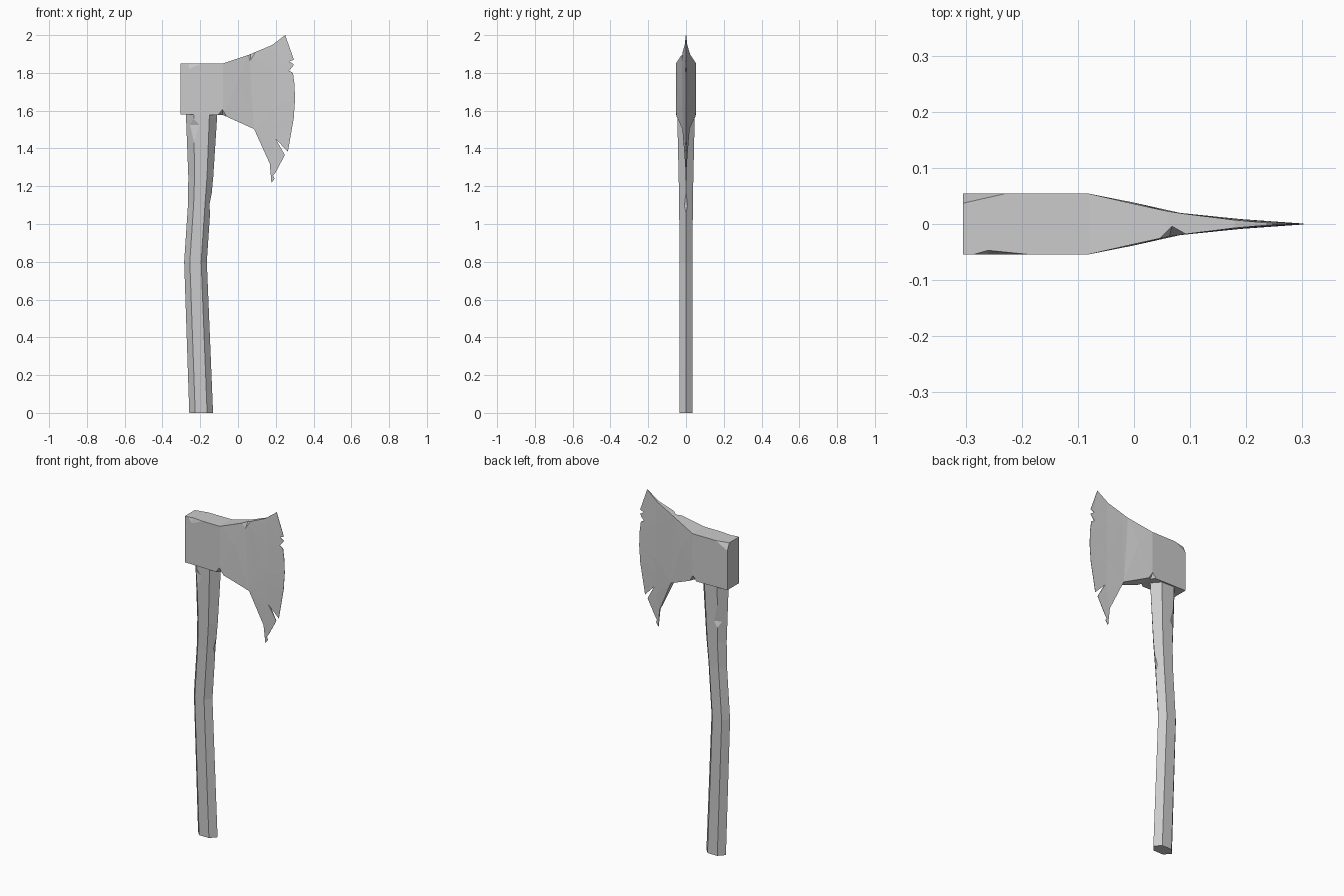
import bpy, bmesh

cube = bpy.data.objects.get("Cube")
if cube:
    bpy.data.objects.remove(cube, do_unlink=True)

# One plain grey for the whole axe
grey = bpy.data.materials.new("plain_grey")
grey.use_nodes = True
colour = (0.6, 0.6, 0.6, 1)
grey.diffuse_color = colour
for node in grey.node_tree.nodes:
    if node.type == 'BSDF_PRINCIPLED':
        node.inputs["Base Color"].default_value = colour


def finish(bm, name):
    bmesh.ops.recalc_face_normals(bm, faces=bm.faces[:])
    mesh = bpy.data.meshes.new(name)
    bm.to_mesh(mesh)
    bm.free()
    mesh.materials.append(grey)
    obj = bpy.data.objects.new(name, mesh)
    bpy.context.scene.collection.objects.link(obj)
    return obj


def chip(target, *points):
    """Knock a chip out of an edge: surface points, then one point outside."""
    bm = bmesh.new()
    for p in points:
        bm.verts.new(p)
    bmesh.ops.convex_hull(bm, input=bm.verts[:])
    cutter = finish(bm, "chip_cutter")
    cutter.hide_render = True
    mod = target.modifiers.new("chip", 'BOOLEAN')
    mod.operation = 'DIFFERENCE'
    mod.solver = 'EXACT'
    mod.object = cutter
    # Keep the cut only if it leaves the part whole
    result = target.evaluated_get(bpy.context.evaluated_depsgraph_get())
    if len(result.data.polygons) > len(target.data.polygons) / 2:
        bpy.context.view_layer.objects.active = target
        bpy.ops.object.modifier_apply(modifier=mod.name)
    else:
        target.modifiers.remove(mod)
    bpy.data.objects.remove(cutter, do_unlink=True)


# Handle: six-sided loft through (height, centre x, half width, half depth)
stations = [(0, -.195, .063, .035), (.8, -.225, .06, .035), (1.1, -.205, .06, .036),
            (1.25, -.197, .066, .039), (1.56, -.193, .082, .046), (1.62, -.193, .084, .047)]
hexagon = [(-1, 0), (-.5, -1), (.5, -1), (1, 0), (.5, 1), (-.5, 1)]
bm = bmesh.new()
rings = [[bm.verts.new((cx + hx * u, hy * v, z)) for u, v in hexagon]
         for z, cx, hx, hy in stations]
for low, high in zip(rings, rings[1:]):
    for i in range(6):
        j = (i + 1) % 6
        bm.faces.new((low[i], low[j], high[j], high[i]))
bm.faces.new(rings[0])
bm.faces.new(rings[-1])
handle = finish(bm, "handle")

# Head: side outline with the nicked cutting edge
outline = [(-.305, 1.85), (-.08, 1.85), (.06, 1.897), (.18, 1.947), (.25, 2.0),
           (.296, 1.87), (.272, 1.86), (.296, 1.845), (.287, 1.83), (.27, 1.812), (.291, 1.8),
           (.299, 1.74), (.302, 1.66), (.295, 1.56), (.264, 1.383), (.2, 1.45), (.248, 1.365),
           (.2, 1.275), (.186, 1.255), (.194, 1.24), (.177, 1.217), (.168, 1.32),
           (.085, 1.503), (-.08, 1.577), (-.305, 1.58)]
profile = [(-.08, .054), (.09, .021), (.2, .008), (.302, .0008)]


def half_thickness(x, z):
    """Thin the blade with distance towards its curved edge."""
    u = x + max(0, min(1, (x + .08) / .1)) * .55 * (z - 1.7) ** 2
    if u <= profile[0][0]:
        return profile[0][1]
    for (a, ta), (b, tb) in zip(profile, profile[1:]):
        if u <= b:
            return ta + (tb - ta) * (u - a) / (b - a)
    return profile[-1][1]


bm = bmesh.new()
bm.faces.new([bm.verts.new((x, 0, z)) for x, z in outline])
bm.normal_update()
bmesh.ops.triangulate(bm, faces=bm.faces[:])
for x in (-.08, 0, .09, .19):
    bmesh.ops.bisect_plane(bm, geom=bm.verts[:] + bm.edges[:] + bm.faces[:], dist=.0005,
                           plane_co=(x, 0, 0), plane_no=(1, 0, 0))
bm.normal_update()
bmesh.ops.triangulate(bm, faces=bm.faces[:])

# Double the flat sheet into front and back cheeks, joined round the rim
sheet = bm.faces[:]
rim = [e for e in bm.edges if len(e.link_faces) == 1]
twin = {v: bm.verts.new(v.co) for v in bm.verts[:]}
for face in sheet:
    bm.faces.new([twin[v] for v in face.verts])
for edge in rim:
    a, b = edge.verts
    bm.faces.new((a, b, twin[b], twin[a]))
for front, back in twin.items():
    back.co.y = half_thickness(front.co.x, front.co.z)
    front.co.y = -back.co.y
head = finish(bm, "axe_head")

# Chips in the handle ridges
chip(handle, (-.235, -.045, 1.56), (-.232, -.043, 1.43), (-.262, -.018, 1.525),
     (-.205, -.045, 1.525), (-.29, -.09, 1.52))
chip(handle, (-.134, 0, 1.19), (-.146, 0, 1.04), (-.152, .014, 1.1),
     (-.152, -.014, 1.1), (-.08, 0, 1.1))
chip(handle, (-.231, .043, 1.33), (-.234, .045, 1.48), (-.256, .018, 1.37),
     (-.208, .043, 1.37), (-.29, .09, 1.38))

# Chips along the top of the head
chip(head, (.04, -.031, 1.891), (.097, -.02, 1.913), (.062, -.026, 1.857),
     (.068, -.003, 1.902), (.065, -.09, 1.96))
chip(head, (-.285, -.054, 1.85), (-.19, -.054, 1.85), (-.26, -.054, 1.82),
     (-.26, -.047, 1.85), (-.25, -.12, 1.92))
chip(head, (-.305, .037, 1.85), (-.23, .054, 1.85), (-.305, .054, 1.81),
     (-.36, .1, 1.92))

# Chips under the head, one on each side
for s in (-1, 1):
    chip(head, (-.105, s * .054, 1.577), (-.058, s * .05, 1.567), (-.083, s * .0545, 1.607),
         (-.083, s * .035, 1.577), (-.08, s * .1, 1.5))
